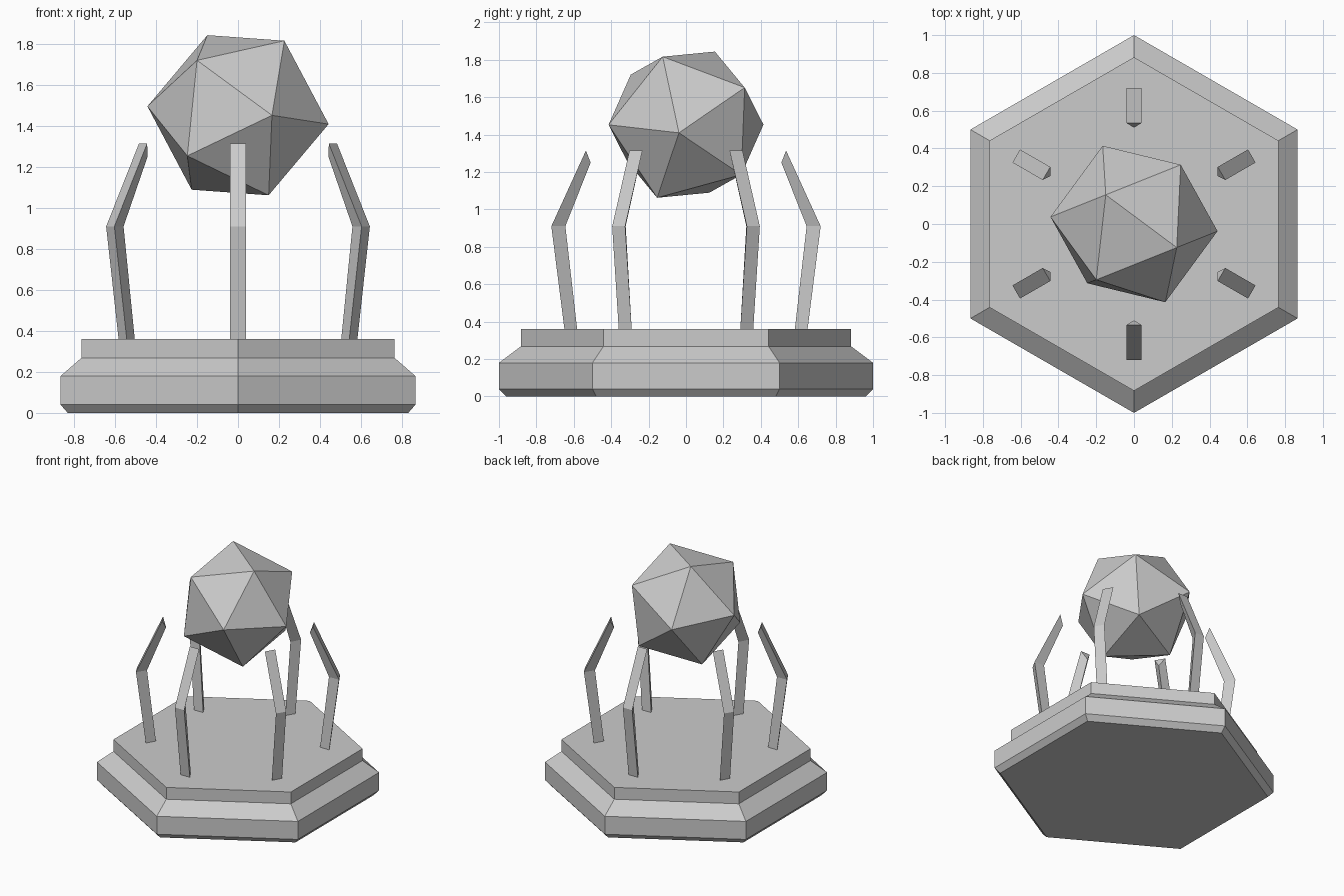
import bpy, bmesh
from math import radians, sin, cos
from mathutils import Vector, Matrix

if "Cube" in bpy.data.objects:
    bpy.data.objects.remove(bpy.data.objects["Cube"])


def add_object(name, bm):
    bmesh.ops.recalc_face_normals(bm, faces=bm.faces)
    mesh = bpy.data.meshes.new(name)
    bm.to_mesh(mesh)
    bm.free()
    ob = bpy.data.objects.new(name, mesh)
    bpy.context.collection.objects.link(ob)
    return ob


def loft(name, rings):
    """Skin a list of closed point rings and cap both ends."""
    bm = bmesh.new()
    loops = [[bm.verts.new(p) for p in ring] for ring in rings]
    n = len(loops[0])
    for a, b in zip(loops, loops[1:]):
        for i in range(n):
            j = (i + 1) % n
            bm.faces.new((a[i], a[j], b[j], b[i]))
    bm.faces.new(loops[0])
    bm.faces.new(loops[-1])
    return add_object(name, bm)


# Hexagonal stepped plinth: (radius, height)
profile = [(0.96, 0), (1.0, 0.04), (1.0, 0.18), (0.883, 0.268), (0.883, 0.36)]
loft("plinth", [[(r * cos(radians(30 + 60 * k)), r * sin(radians(30 + 60 * k)), z)
                 for k in range(6)] for r, z in profile])

# Six bent prongs, triangular in section with the ridge facing inward:
# (outer radius, outer height, ridge radius, ridge height)
stations = [(0.65, 0.36, 0.582, 0.36), (0.72, 0.91, 0.645, 0.91), (0.535, 1.315, 0.51, 1.25)]
half_width = 0.04
for k in range(6):
    prong = loft(f"prong_{k + 1}", [[(ro, -half_width, zo), (ro, half_width, zo), (ri, 0, zi)]
                                    for ro, zo, ri, zi in stations])
    prong.data.transform(Matrix.Rotation(radians(30 + 60 * k), 4, 'Z'))

# Tilted faceted crystal: pole along one vertex, turned toward a neighbouring one
pole = Vector((-0.15, 0.155, 0.392)).normalized()
side = Vector((-0.20, -0.295, 0.268))
x_axis = (side - pole * side.dot(pole)).normalized()
y_axis = pole.cross(x_axis)
tilt = Matrix((x_axis, y_axis, pole)).transposed()
bm = bmesh.new()
bmesh.ops.create_icosphere(bm, subdivisions=1, radius=1)
for v in bm.verts:
    v.co = tilt @ (v.co.normalized() * 0.446) + Vector((0, 0, 1.453))
add_object("crystal", bm)
